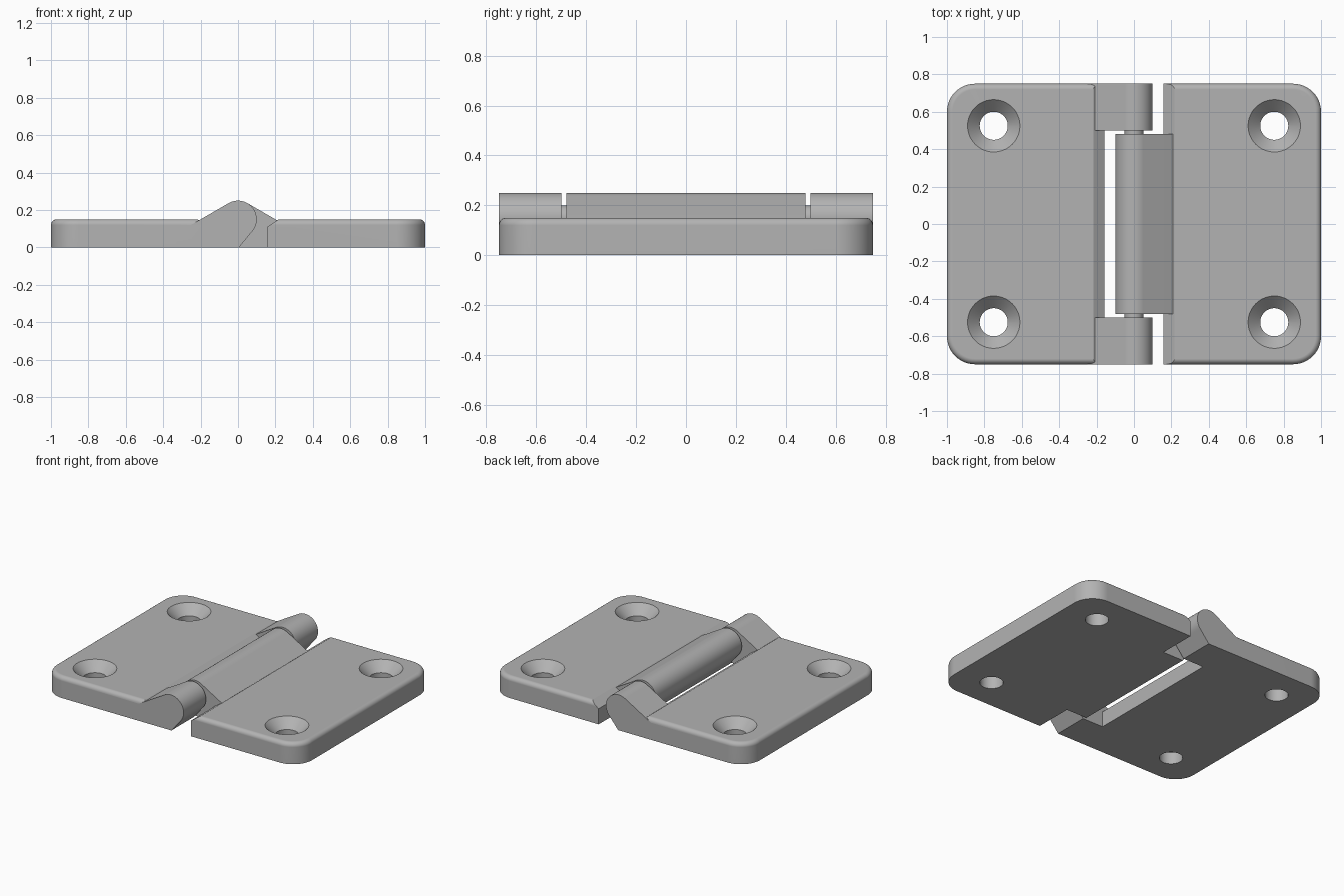
import bpy, bmesh
from math import sin, cos, radians, pi

default = bpy.data.objects.get("Cube")
if default:
    bpy.data.objects.remove(default, do_unlink=True)

# Main dimensions
HALF_Y, THICK, CORNER, FILLET = 0.75, 0.15, 0.15, 0.03
INNER, KNUCKLE_R, PIN_R, BARREL_Z = 0.157, 0.1, 0.05, 0.15
HOLE_X, HOLE_Y = 0.75, 0.525

steel = bpy.data.materials.new("grey_metal")
steel.use_nodes = True
GREY = (0.45, 0.45, 0.45, 1)
steel.diffuse_color = GREY
steel.node_tree.nodes["Principled BSDF"].inputs["Base Color"].default_value = GREY


def arc(cx, cy, r, start, end, steps):
    angles = [radians(start + (end - start) * i / steps) for i in range(steps + 1)]
    return [(cx + r * cos(a), cy + r * sin(a)) for a in angles]


def finish(bm, name):
    bmesh.ops.recalc_face_normals(bm, faces=bm.faces)
    mesh = bpy.data.meshes.new(name)
    bm.to_mesh(mesh)
    bm.free()
    obj = bpy.data.objects.new(name, mesh)
    bpy.context.collection.objects.link(obj)
    mesh.materials.append(steel)
    return obj


def extrude(bm, points, offset):
    face = bm.faces.new([bm.verts.new(p) for p in points])
    new = bmesh.ops.extrude_face_region(bm, geom=[face])["geom"]
    bmesh.ops.translate(bm, vec=offset, verts=[v for v in new if isinstance(v, bmesh.types.BMVert)])


def xz_prism(name, profile, side, y0, y1):
    bm = bmesh.new()
    extrude(bm, [(side * x, y0, z) for x, z in profile], (0, y1 - y0, 0))
    return finish(bm, name)


def plate(name, side):
    # Rounded outer corners with a small fillet around the top rim
    outline = [(0, -HALF_Y)]
    outline += arc(1 - CORNER, CORNER - HALF_Y, CORNER, -90, 0, 12)
    outline += arc(1 - CORNER, HALF_Y - CORNER, CORNER, 0, 90, 12)
    outline += [(0, HALF_Y)]
    bm = bmesh.new()
    extrude(bm, [(side * x, y, 0) for x, y in outline], (0, 0, THICK))
    rim = [e for e in bm.edges if all(v.co.z > THICK - 0.01 for v in e.verts)
           and any(abs(v.co.x) > 0.01 for v in e.verts)]
    bmesh.ops.bevel(bm, geom=rim, offset=FILLET, segments=6, profile=0.5, affect='EDGES')
    return finish(bm, name)


def screw_cutter(name, x, y):
    # Straight hole below a conical countersink
    profile = [(0.075, -0.1), (0.075, THICK - 0.065), (0.14, THICK), (0.14, THICK + 0.1)]
    n = 48
    bm = bmesh.new()
    rings = [[bm.verts.new((x + r * cos(2 * pi * i / n), y + r * sin(2 * pi * i / n), z))
              for i in range(n)] for r, z in profile]
    for low, high in zip(rings, rings[1:]):
        for i in range(n):
            j = (i + 1) % n
            bm.faces.new((low[i], low[j], high[j], high[i]))
    bm.faces.new(rings[0])
    bm.faces.new(rings[-1])
    return finish(bm, name)


def boolean(obj, tool, operation):
    mod = obj.modifiers.new(operation.lower(), 'BOOLEAN')
    mod.object, mod.operation, mod.solver = tool, operation, 'EXACT'
    bpy.context.view_layer.objects.active = obj
    bpy.ops.object.modifier_apply(modifier=mod.name)
    bpy.data.objects.remove(tool, do_unlink=True)


def smooth(obj):
    bpy.ops.object.select_all(action='DESELECT')
    obj.select_set(True)
    bpy.context.view_layer.objects.active = obj
    bpy.ops.object.shade_smooth_by_angle(angle=radians(22))
    mod = obj.modifiers.new("clean_shading", 'WEIGHTED_NORMAL')
    mod.keep_sharp = True


# Barrel with a sloped shoulder running into the leaf
shoulder_end = 0.25
knuckle_profile = [(-0.005, 0)] + arc(0, BARREL_Z, KNUCKLE_R, 225, 60, 24)
knuckle_profile += [(shoulder_end, 0.121), (shoulder_end, 0)]
# Clearance along the inner edge, including its chamfer
clearance = [(-0.2, -0.1), (INNER, -0.1), (INNER, 0.11), (0.217, THICK), (0.292, 0.2), (-0.2, 0.2)]


def leaf(name, side, spans):
    obj = plate(name, side)
    boolean(obj, xz_prism("clearance", clearance, side, -1, 1), 'DIFFERENCE')
    for y0, y1 in spans:
        boolean(obj, xz_prism("knuckle", knuckle_profile, side, y0, y1), 'UNION')
    for y in (-HOLE_Y, HOLE_Y):
        boolean(obj, screw_cutter("screw_hole", side * HOLE_X, y), 'DIFFERENCE')
    smooth(obj)


leaf("left_leaf", 1, [(-0.48, 0.48)])
leaf("right_leaf", -1, [(-HALF_Y, -0.5), (0.5, HALF_Y)])

# Hinge pin, seen in the gaps between knuckles
circle = arc(0, BARREL_Z, PIN_R, 0, 360, 32)[:-1]
smooth(xz_prism("hinge_pin", circle, 1, -0.6, 0.6))
